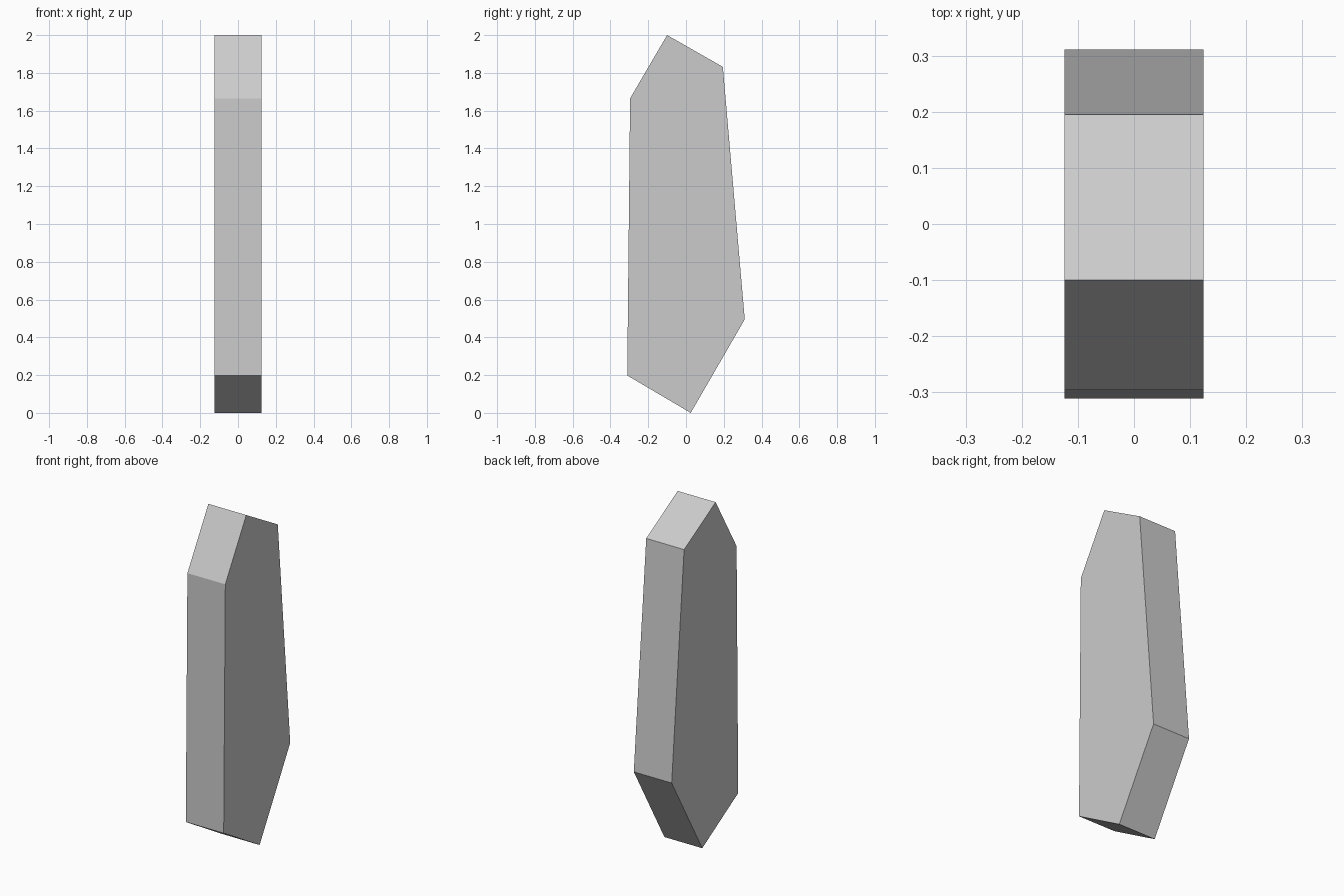
import bpy, bmesh

if "Cube" in bpy.data.objects:
    bpy.data.objects.remove(bpy.data.objects["Cube"])

HALF_WIDTH = 0.124

# Side outline (y, z) of the slab, extruded across x
OUTLINE = [(-0.311, 0.198), (0.025, 0.0), (0.311, 0.495),
           (0.195, 1.832), (-0.10, 2.0), (-0.296, 1.665)]

bm = bmesh.new()
side = bm.faces.new([bm.verts.new((-HALF_WIDTH, y, z)) for y, z in OUTLINE])
extruded = bmesh.ops.extrude_face_region(bm, geom=[side])["geom"]
bmesh.ops.translate(bm, vec=(2 * HALF_WIDTH, 0, 0),
                    verts=[g for g in extruded if isinstance(g, bmesh.types.BMVert)])

# The extrude may drop the starting face, so make sure both ends are closed
open_edges = [e for e in bm.edges if e.is_boundary]
if open_edges:
    bmesh.ops.holes_fill(bm, edges=open_edges, sides=0)
bmesh.ops.recalc_face_normals(bm, faces=bm.faces)

mesh = bpy.data.meshes.new("faceted_slab")
bm.to_mesh(mesh)
bm.free()
slab = bpy.data.objects.new("faceted_slab", mesh)
bpy.context.collection.objects.link(slab)
